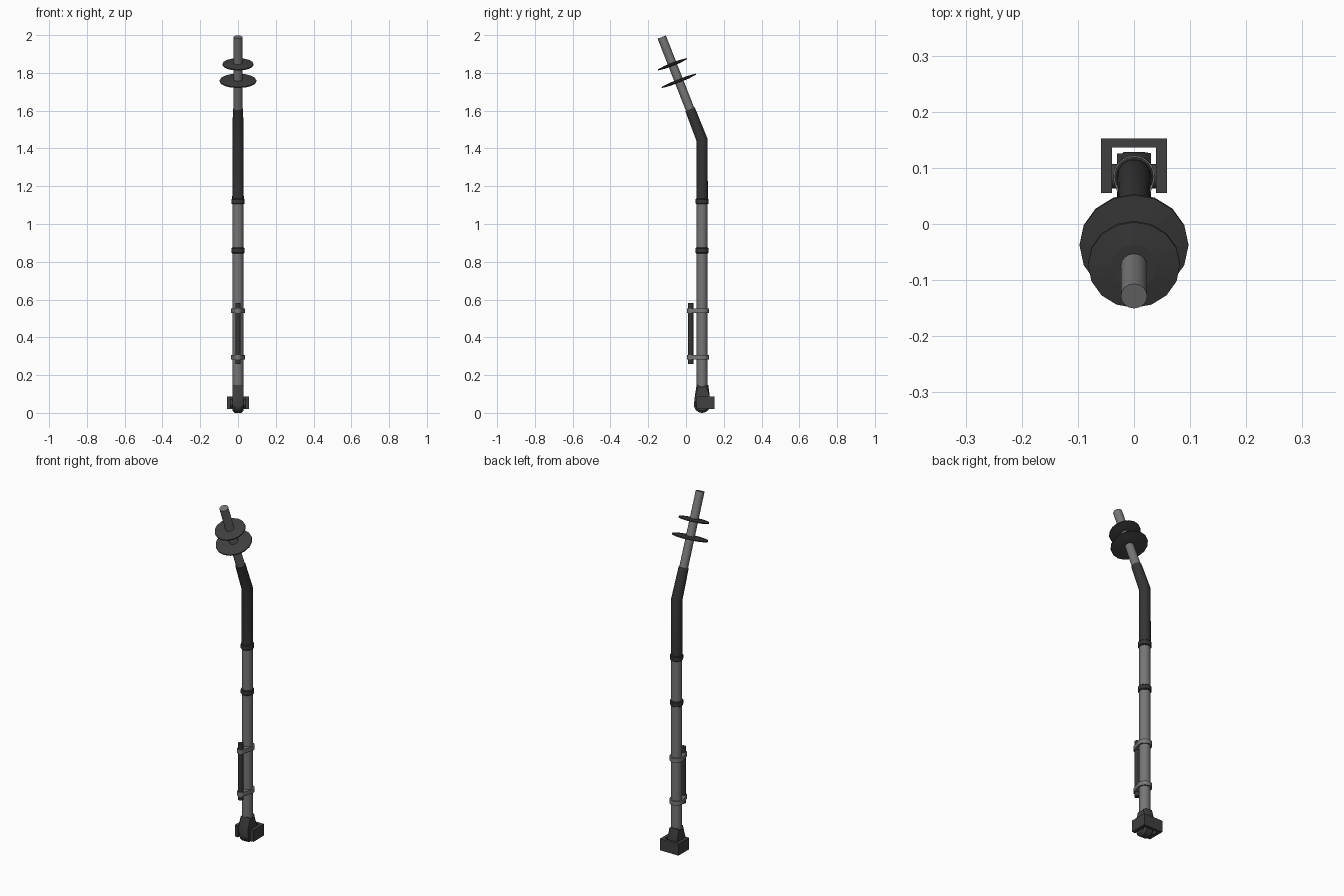
import bpy, bmesh, math
from mathutils import Vector

if "Cube" in bpy.data.objects:
    bpy.data.objects.remove(bpy.data.objects["Cube"])


def material(name, v):
    m = bpy.data.materials.new(name)
    m.diffuse_color = (v, v, v, 1)
    m.use_nodes = True
    m.node_tree.nodes["Principled BSDF"].inputs["Base Color"].default_value = m.diffuse_color
    return m


STEEL = material("steel grey", 0.18)
CLAMP = material("clamp grey", 0.19)
RUBBER = material("dark rubber", 0.035)
IRON = material("dark iron", 0.05)
POLE_Y = 0.085


def finish(name, bm, mat, smooth=True):
    bmesh.ops.recalc_face_normals(bm, faces=bm.faces)
    me = bpy.data.meshes.new(name)
    bm.to_mesh(me)
    bm.free()
    me.materials.append(mat)
    ob = bpy.data.objects.new(name, me)
    bpy.context.collection.objects.link(ob)
    if smooth:
        bpy.ops.object.select_all(action='DESELECT')
        bpy.context.view_layer.objects.active = ob
        ob.select_set(True)
        bpy.ops.object.shade_smooth_by_angle(angle=math.radians(35))
    return ob


def tube(name, stations, mat, n=16, smooth=True):
    """Capped loft through (centre, axis, radius) circles."""
    bm = bmesh.new()
    rings = []
    for c, axis, r in stations:
        a = Vector(axis).normalized()
        side = Vector((1, 0, 0)) if abs(a.x) < 0.9 else Vector((0, 1, 0))
        other = a.cross(side)
        rings.append([bm.verts.new(Vector(c) + r * (math.cos(t) * side + math.sin(t) * other))
                      for t in (2 * math.pi * i / n for i in range(n))])
    for a, b in zip(rings, rings[1:]):
        for i in range(n):
            j = (i + 1) % n
            bm.faces.new((a[i], a[j], b[j], b[i]))
    bm.faces.new(rings[0])
    bm.faces.new(rings[-1])
    return finish(name, bm, mat, smooth)


def prism(name, pts, depth, mat, bevel=0.0):
    """Extrude a closed loop of 3D points by a vector."""
    bm = bmesh.new()
    depth = Vector(depth)
    lo = [bm.verts.new(p) for p in pts]
    hi = [bm.verts.new(Vector(p) + depth) for p in pts]
    n = len(pts)
    caps = [bm.faces.new(lo), bm.faces.new(hi)]
    for i in range(n):
        j = (i + 1) % n
        bm.faces.new((lo[i], lo[j], hi[j], hi[i]))
    if bevel:
        edges = {e for f in caps for e in f.edges}
        bmesh.ops.bevel(bm, geom=list(edges), offset=bevel, segments=1, affect='EDGES')
    return finish(name, bm, mat)


def arc(cy, cz, r, a0, a1, n):
    return [(cy + r * math.cos(math.radians(a0 + (a1 - a0) * i / n)),
             cz + r * math.sin(math.radians(a0 + (a1 - a0) * i / n))) for i in range(n + 1)]


UP = (0, 0, 1)
BEND = Vector((0, POLE_Y, 1.445))
TILT = Vector((0, -0.365, 0.931)).normalized()


def along(d):
    return BEND + TILT * d


# main pole and bent rubber sleeve
tube("main_pole", [((0, POLE_Y, 0.12), UP, 0.029), ((0, POLE_Y, 1.13), UP, 0.029)], STEEL)
mid = Vector(UP) + TILT
tube("bent_sleeve", [((0, POLE_Y, 1.11), UP, 0.0305), (BEND, mid, 0.030),
                     (along(0.175), TILT, 0.027)], RUBBER)

# tilted upper tube with its two discs
tube("upper_tube", [(along(0.15), TILT, 0.0235), (along(0.585), TILT, 0.0235)], STEEL)
for name, d, r in (("lower_disc", 0.336, 0.097), ("upper_disc", 0.430, 0.082)):
    tube(name, [(along(d - 0.008), TILT, r * 0.5), (along(d - 0.003), TILT, r),
                (along(d + 0.003), TILT, r), (along(d + 0.008), TILT, r * 0.5)],
         IRON, smooth=False)

# dark collars on the pole
for name, z in (("upper_collar", 1.12), ("middle_collar", 0.86)):
    tube(name, [((0, POLE_Y, z + dz), UP, r) for dz, r in
                ((-0.015, 0.031), (-0.011, 0.035), (0.011, 0.035), (0.015, 0.031))], RUBBER)

# side rod held by two straps
tube("side_rod", [((0, 0.025, 0.26), UP, 0.0145), ((0, 0.025, 0.583), UP, 0.0145)], RUBBER, 12)
strap = arc(0, POLE_Y, 0.037, -15, 195, 14) + arc(0, 0.025, 0.019, 195, 345, 8)
for name, z in (("lower_strap", 0.295), ("upper_strap", 0.54)):
    prism(name, [(x, y, z - 0.012) for x, y in strap], (0, 0, 0.024), CLAMP)

# rounded foot knuckle
knuckle = [(0.118, 0.148), (0.056, 0.148), (0.045, 0.075)] + \
    arc(POLE_Y, 0.043, 0.043, 180, 360, 12) + [(0.126, 0.085)]
prism("foot_knuckle", [(-0.03, y, z) for y, z in knuckle], (0.06, 0, 0), IRON, 0.011)

# U-shaped bracket behind the knuckle and its hinge pin
u = [(-0.059, 0.055), (-0.039, 0.055), (-0.039, 0.136), (0.039, 0.136),
     (0.039, 0.055), (0.059, 0.055), (0.059, 0.152), (-0.059, 0.152)]
prism("foot_bracket", [(x, y, 0.02) for x, y in u], (0, 0, 0.066), IRON)
tube("hinge_pin", [((-0.05, POLE_Y, 0.05), (1, 0, 0), 0.022),
                   ((0.05, POLE_Y, 0.05), (1, 0, 0), 0.022)], IRON)
